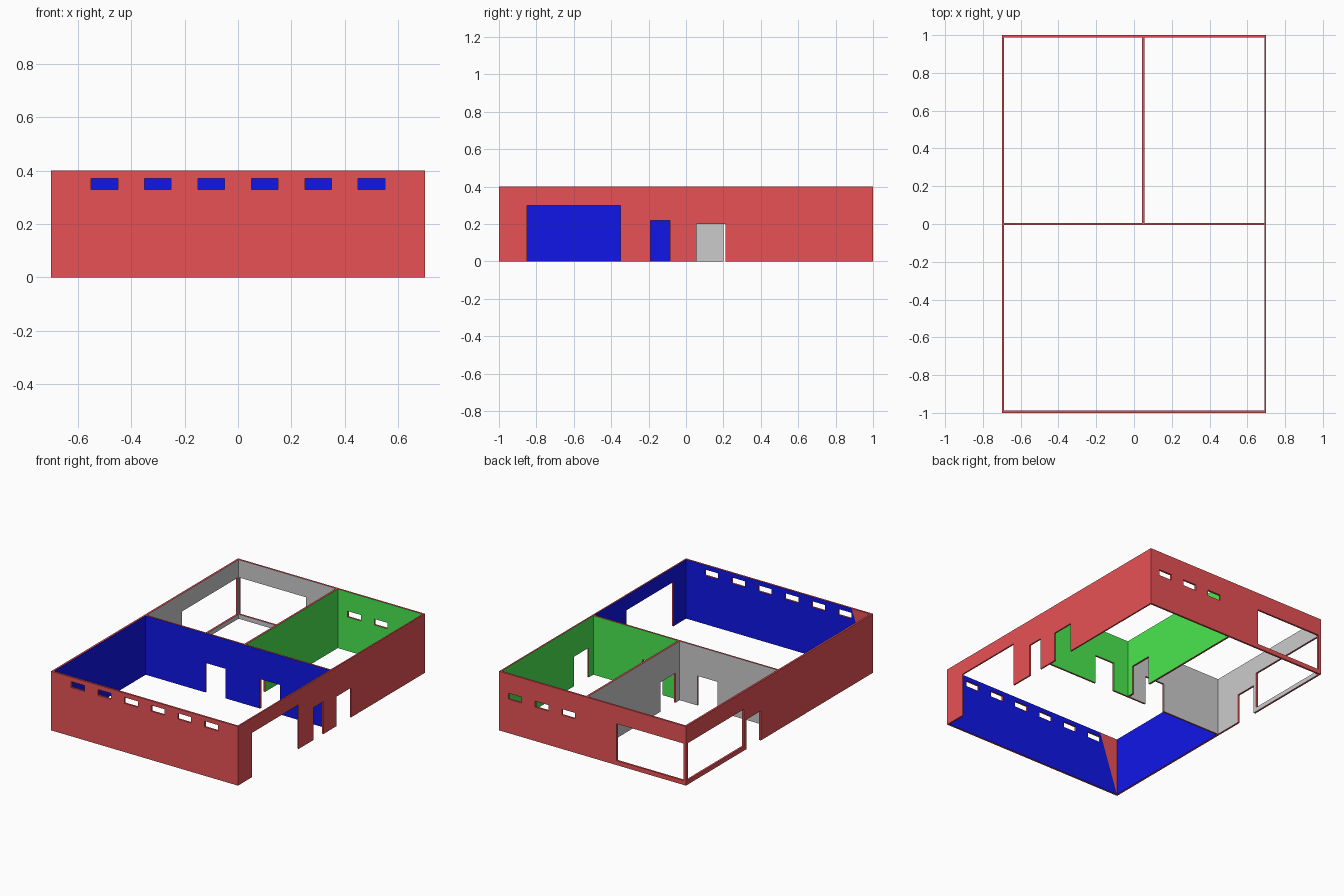
import bpy, bmesh
from mathutils import Vector

if "Cube" in bpy.data.objects:
    bpy.data.objects.remove(bpy.data.objects["Cube"])

H, D = 0.4, 0.01          # wall height, half depth of the opening cutters


def material(name, rgb):
    m = bpy.data.materials.new(name)
    m.diffuse_color = (*rgb, 1)
    m.use_nodes = True
    m.node_tree.nodes["Principled BSDF"].inputs["Base Color"].default_value = m.diffuse_color
    return m


def boxes(name, extents):
    """One mesh object made of separate boxes (x0, x1, y0, y1, z0, z1)."""
    bm = bmesh.new()
    for x0, x1, y0, y1, z0, z1 in extents:
        cube = bmesh.ops.create_cube(bm, size=1)["verts"]
        for v in cube:
            v.co = Vector((x1 if v.co.x > 0 else x0,
                           y1 if v.co.y > 0 else y0,
                           z1 if v.co.z > 0 else z0))
    me = bpy.data.meshes.new(name)
    bm.to_mesh(me)
    bm.free()
    ob = bpy.data.objects.new(name, me)
    bpy.context.collection.objects.link(ob)
    return ob


def subtract(target, cutter):
    cutter.hide_render = True
    mod = target.modifiers.new("cut", "BOOLEAN")
    mod.operation, mod.solver, mod.object = "DIFFERENCE", "EXACT", cutter
    bpy.context.view_layer.objects.active = target
    bpy.ops.object.modifier_apply(modifier=mod.name)
    bpy.data.objects.remove(cutter)


def in_x_wall(y, x0, x1, z0, z1):      # opening in a wall running along x
    return (x0, x1, y - D, y + D, z0, z1)


def in_y_wall(x, y0, y1, z0, z1):      # opening in a wall running along y
    return (x - D, x + D, y0, y1, z0, z1)


# Solid block hollowed into three open rooms
walls = boxes("house_walls", [(-0.7, 0.7, -1, 1, 0, H)])
rooms = [
    (-0.687, 0.69, -0.987, -0.006),    # front room
    (0.056, 0.69, 0.006, 0.987),       # back right room
    (-0.687, 0.043, 0.006, 0.987),     # back left room
]
subtract(walls, boxes("room_cutter", [(*r, -0.1, H + 0.1) for r in rooms]))

# Windows and doors
B = -0.1                               # doors cut through the wall's foot
front, back, left, right = -0.995, 0.995, -0.695, 0.695
openings = [in_x_wall(front, -0.55 + 0.2 * i, -0.45 + 0.2 * i, 0.33, 0.37) for i in range(6)]
openings += [in_x_wall(back, 0.13 + 0.2 * i, 0.23 + 0.2 * i, 0.23, 0.27) for i in range(3)]
openings += [
    in_x_wall(back, -0.68, -0.18, 0.03, 0.28),     # large back window
    in_y_wall(left, 0.38, 0.98, 0.03, 0.28),       # large side window
    in_y_wall(left, 0.2, 0.355, B, 0.2),           # left door
    in_y_wall(right, -0.85, -0.35, B, 0.3),        # wide vehicle door
    in_y_wall(right, -0.19, -0.085, B, 0.22),      # narrow right door
    in_y_wall(right, 0.055, 0.21, B, 0.2),         # back right door
    in_y_wall(0.05, 0.05, 0.21, B, 0.2),           # partition door
    in_x_wall(0, -0.24, -0.09, B, 0.2),            # inner doors
    in_x_wall(0, 0.17, 0.32, B, 0.2),
]
subtract(walls, boxes("opening_cutter", openings))

# Paint: red shell, one colour per room interior
red = material("red_paint", (0.8, 0.083, 0.093))
blue = material("blue_paint", (0.005, 0.008, 0.8))
green = material("green_paint", (0.07, 0.8, 0.08))
grey = material("grey_paint", (0.8, 0.8, 0.8))
walls.data.materials.clear()
for m in (red, blue, green, grey):
    walls.data.materials.append(m)
for p in walls.data.polygons:
    q = p.center + p.normal * 0.002
    p.material_index = 0
    for i, (x0, x1, y0, y1) in enumerate(rooms):
        if x0 < q.x < x1 and y0 < q.y < y1 and 0 < q.z < H:
            p.material_index = i + 1

# Red triangular patch in the front room's corner
me = bpy.data.meshes.new("corner_patch")
y = -0.9865
me.from_pydata([(-0.687, y, 0), (-0.687, y, H), (-0.55, y, H)], [], [(0, 1, 2)])
me.materials.append(red)
bpy.context.collection.objects.link(bpy.data.objects.new("corner_patch", me))
